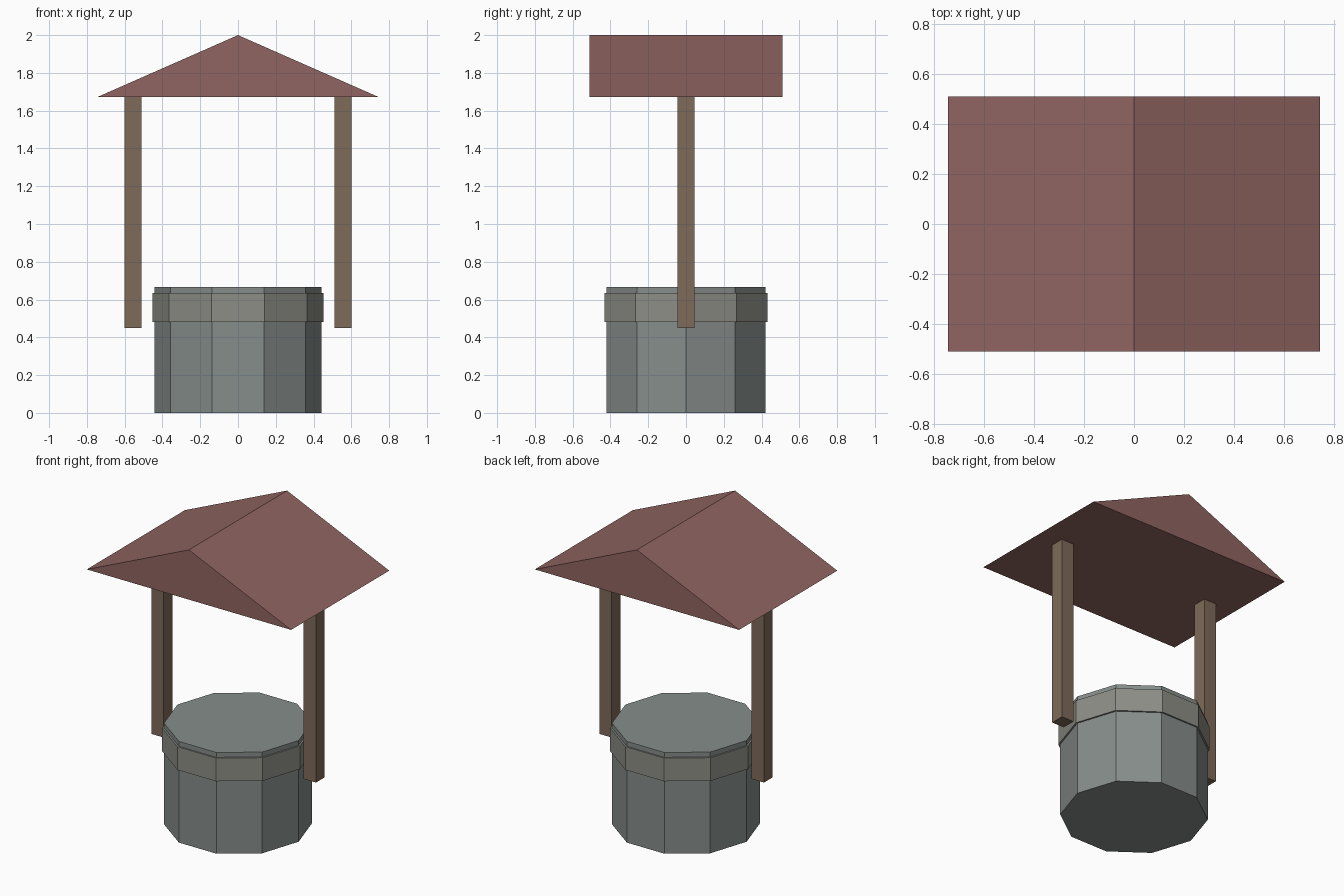
import bpy

if "Cube" in bpy.data.objects:
    bpy.data.objects.remove(bpy.data.objects["Cube"])


def paint(obj, rgb):
    mat = bpy.data.materials.new(obj.name + "_colour")
    mat.diffuse_color = (*rgb, 1)
    mat.use_nodes = True
    mat.node_tree.nodes["Principled BSDF"].inputs["Base Color"].default_value = mat.diffuse_color
    obj.data.materials.append(mat)


def obj_from(name, verts, faces, rgb):
    mesh = bpy.data.meshes.new(name)
    mesh.from_pydata(verts, [], faces)
    obj = bpy.data.objects.new(name, mesh)
    bpy.context.collection.objects.link(obj)
    paint(obj, rgb)
    return obj


def decagon(name, radius, z0, z1, rgb):
    # corners lie on the x axis (Blender starts cylinders on y)
    bpy.ops.mesh.primitive_cylinder_add(vertices=10, radius=radius, depth=z1 - z0,
                                        location=(0, 0, (z0 + z1) / 2),
                                        rotation=(0, 0, 1.5707963))
    obj = bpy.context.object
    obj.name = name
    bpy.ops.object.transform_apply(location=False, rotation=True, scale=True)
    paint(obj, rgb)


def box(name, center, size, rgb):
    bpy.ops.mesh.primitive_cube_add(size=1, location=center)
    obj = bpy.context.object
    obj.name = name
    obj.scale = size
    bpy.ops.object.transform_apply(location=False, rotation=False, scale=True)
    paint(obj, rgb)


# Stone well and its rim band
decagon("well_wall", 0.442, 0, 0.667, (0.24, 0.27, 0.26))
decagon("rim_band", 0.453, 0.482, 0.635, (0.27, 0.27, 0.24))

# Posts
for side, x in (("left", -0.555), ("right", 0.555)):
    box(side + "_post", (x, 0, 1.0605), (0.09, 0.09, 1.223), (0.21, 0.145, 0.10))

# Gabled roof: triangular profile extruded along y
profile = [(-0.745, 1.672), (0.745, 1.672), (0, 2.0)]
verts = [(x, y, z) for y in (-0.511, 0.511) for x, z in profile]
faces = [(0, 1, 2), (5, 4, 3), (0, 3, 4, 1), (1, 4, 5, 2), (2, 5, 3, 0)]
obj_from("roof", verts, faces, (0.28, 0.13, 0.12))
